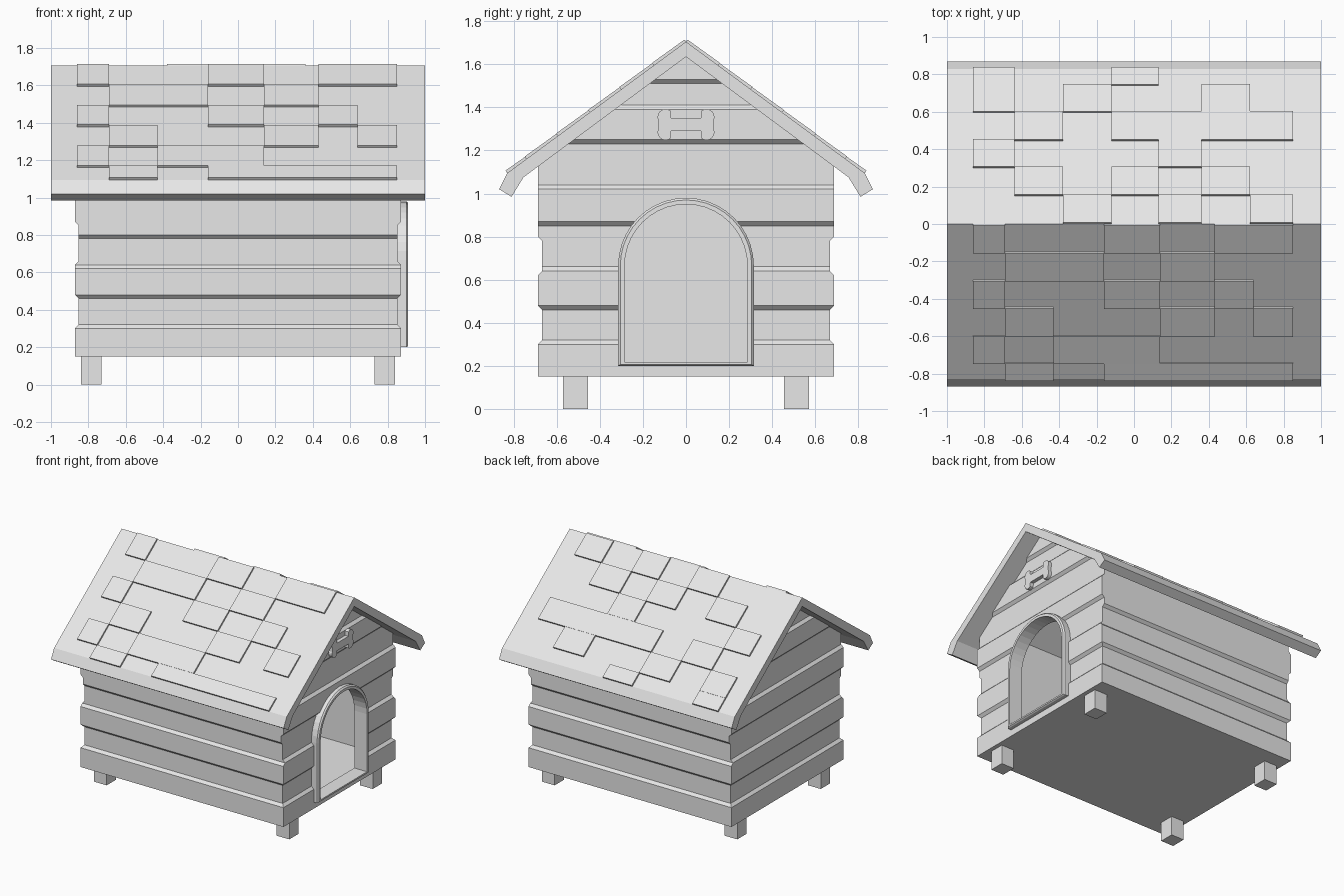
import bpy, bmesh, math
from mathutils import Vector

old = bpy.data.objects.get("Cube")
if old:
    bpy.data.objects.remove(old, do_unlink=True)

grey = bpy.data.materials.new("light_grey")
grey.use_nodes = True
grey.diffuse_color = (0.8, 0.8, 0.8, 1)
grey.node_tree.nodes["Principled BSDF"].inputs["Base Color"].default_value = (0.8, 0.8, 0.8, 1)


def finish(name, bm):
    bmesh.ops.recalc_face_normals(bm, faces=bm.faces[:])
    mesh = bpy.data.meshes.new(name)
    bm.to_mesh(mesh)
    bm.free()
    mesh.materials.append(grey)
    obj = bpy.data.objects.new(name, mesh)
    bpy.context.scene.collection.objects.link(obj)
    return obj


def add_prism(bm, outline, x0, x1):
    """Extrude a (y, z) outline along x."""
    ends = [[bm.verts.new((x, y, z)) for y, z in outline] for x in (x0, x1)]
    bridge(bm, *ends)
    for ring in ends:
        bm.faces.new(ring)


def bridge(bm, a, b):
    for i in range(len(a)):
        j = (i + 1) % len(a)
        bm.faces.new((a[i], a[j], b[j], b[i]))


def prism(name, outline, x0, x1):
    bm = bmesh.new()
    add_prism(bm, outline, x0, x1)
    return finish(name, bm)


def cut(target, cutter):
    mod = target.modifiers.new("cut", "BOOLEAN")
    mod.operation = "DIFFERENCE"
    mod.solver = "EXACT"
    mod.object = cutter
    bpy.context.view_layer.objects.active = target
    bpy.ops.object.modifier_apply(modifier=mod.name)
    bpy.data.objects.remove(cutter, do_unlink=True)


def mirrored(half):
    """Complete a (y, z) half outline whose first and last points lie on y = 0."""
    return half + [(-y, z) for y, z in reversed(half[1:-1])]


def arch(half, bottom, spring, steps=20):
    pts = [(-half, bottom), (half, bottom)]
    for i in range(steps + 1):
        a = math.pi * i / steps
        pts.append((half * math.cos(a), spring + half * math.sin(a)))
    return pts


# Walls: a loft whose raised boards step in and out
BOARD, EDGE = 0.02, 0.01
END_BOARDS = [(0.1, 0.31), (0.47, 0.65), (0.86, 1.03), (1.24, 1.4), (1.52, 2)]
SIDE_BOARDS = [(0.1, 0.31), (0.47, 0.63), (0.79, 2)]


def board_offset(z, boards):
    best = 0
    for low, high in boards:
        best = max(best, min(1, (z - low + EDGE) / (2 * EDGE), (high + EDGE - z) / (2 * EDGE)))
    return BOARD * best


levels = {0.15, 1.8}
for low, high in END_BOARDS + SIDE_BOARDS:
    for z in (low, high):
        if 0.15 < z < 1.8:
            levels |= {round(z - EDGE, 3), round(z + EDGE, 3)}

bm = bmesh.new()
rings = []
for z in sorted(levels):
    hx = 0.852 + board_offset(z, END_BOARDS)
    hy = 0.668 + board_offset(z, SIDE_BOARDS)
    rings.append([bm.verts.new((sx * hx, sy * hy, z))
                  for sx, sy in ((-1, -1), (1, -1), (1, 1), (-1, 1))])
for a, b in zip(rings, rings[1:]):
    bridge(bm, a, b)
bm.faces.new(rings[0])
bm.faces.new(rings[-1])

# Trim the walls to the gable slope
for side in (-1, 1):
    res = bmesh.ops.bisect_plane(bm, geom=bm.verts[:] + bm.edges[:] + bm.faces[:],
                                 plane_co=(0, 0, 1.645), plane_no=(0, side * 0.742, 1),
                                 clear_outer=True)
    rim = [e for e in res["geom_cut"] if isinstance(e, bmesh.types.BMEdge)]
    bmesh.ops.holes_fill(bm, edges=rim, sides=0)
walls = finish("walls", bm)

# Hollow room and doorway
cut(walls, prism("room_cutter", mirrored([(0, 0.2), (0.61, 0.2), (0.61, 1.25), (0, 1.7)]), -0.8, 0.8))
cut(walls, prism("door_cutter", arch(0.295, 0.21, 0.66), 0.7, 1))

# Door frame
bm = bmesh.new()
loops = [[bm.verts.new((x, y, z)) for y, z in arch(half, bottom, 0.665)]
         for half, bottom, x in ((0.315, 0.2, 0.82), (0.315, 0.2, 0.9), (0.305, 0.206, 0.91),
                                 (0.285, 0.218, 0.91), (0.285, 0.218, 0.8))]
for i in range(len(loops)):
    bridge(bm, loops[i], loops[(i + 1) % len(loops)])
finish("door_frame", bm)

# Roof with bent eaves
prism("roof", mirrored([(0, 1.705), (0.83, 1.095), (0.868, 1.02), (0.81, 0.985),
                        (0.755, 1.075), (0, 1.635)]), -1, 1)

# Shingles: raised tiles listed as rows per column
ROWS = [0, 0.15, 0.3, 0.445, 0.595, 0.74, 0.83]
FRONT_X = [-0.86, -0.69, -0.43, -0.16, 0.14, 0.43, 0.64, 0.85]
BACK_X = [-0.86, -0.64, -0.38, -0.12, 0.13, 0.36, 0.62, 0.85]
FRONT_TILES = ["024", "135", "14", "0245", "135", "025", "035"]
BACK_TILES = ["245", "13", "04", "135", "023", "134", "03"]
down = Vector((0.83, -0.61)).normalized()
out = Vector((-down.y, down.x))


def slope_point(y, lift):
    return Vector((y, 1.705 - y * 0.735)) + out * lift


bm = bmesh.new()
for side, xs, tiles in ((-1, FRONT_X, FRONT_TILES), (1, BACK_X, BACK_TILES)):
    for x0, x1, rows in zip(xs, xs[1:], tiles):
        for row in map(int, rows):
            top, low = ROWS[row], ROWS[row + 1]
            corners = [slope_point(top, -0.01), slope_point(low, -0.01),
                       slope_point(low, 0.014), slope_point(top, 0.012)]
            add_prism(bm, [(side * p.x, p.y) for p in corners], x0, x1)
finish("shingles", bm)

# Bone plaque above the door
bone = []
for cy, cz, start in ((0.095, 1.355, -30), (-0.095, 1.355, 50),
                      (-0.095, 1.285, 150), (0.095, 1.285, 230)):
    for i in range(11):
        a = math.radians(start + 16 * i)
        bone.append((cy + 0.037 * math.cos(a), cz + 0.037 * math.sin(a)))
    if start in (-30, 150):
        s = 1 if start < 0 else -1
        bone += [(s * 0.07, 1.32 + s * 0.03), (-s * 0.07, 1.32 + s * 0.03)]
prism("bone_plaque", bone, 0.86, 0.9)

# Feet
for sx, x_name in ((-1, "back"), (1, "front")):
    for sy, y_name in ((-1, "right"), (1, "left")):
        y0, y1 = sy * 0.455, sy * 0.57
        prism("foot_" + x_name + "_" + y_name,
              [(y0, 0), (y1, 0), (y1, 0.16), (y0, 0.16)], sx * 0.73, sx * 0.84)
